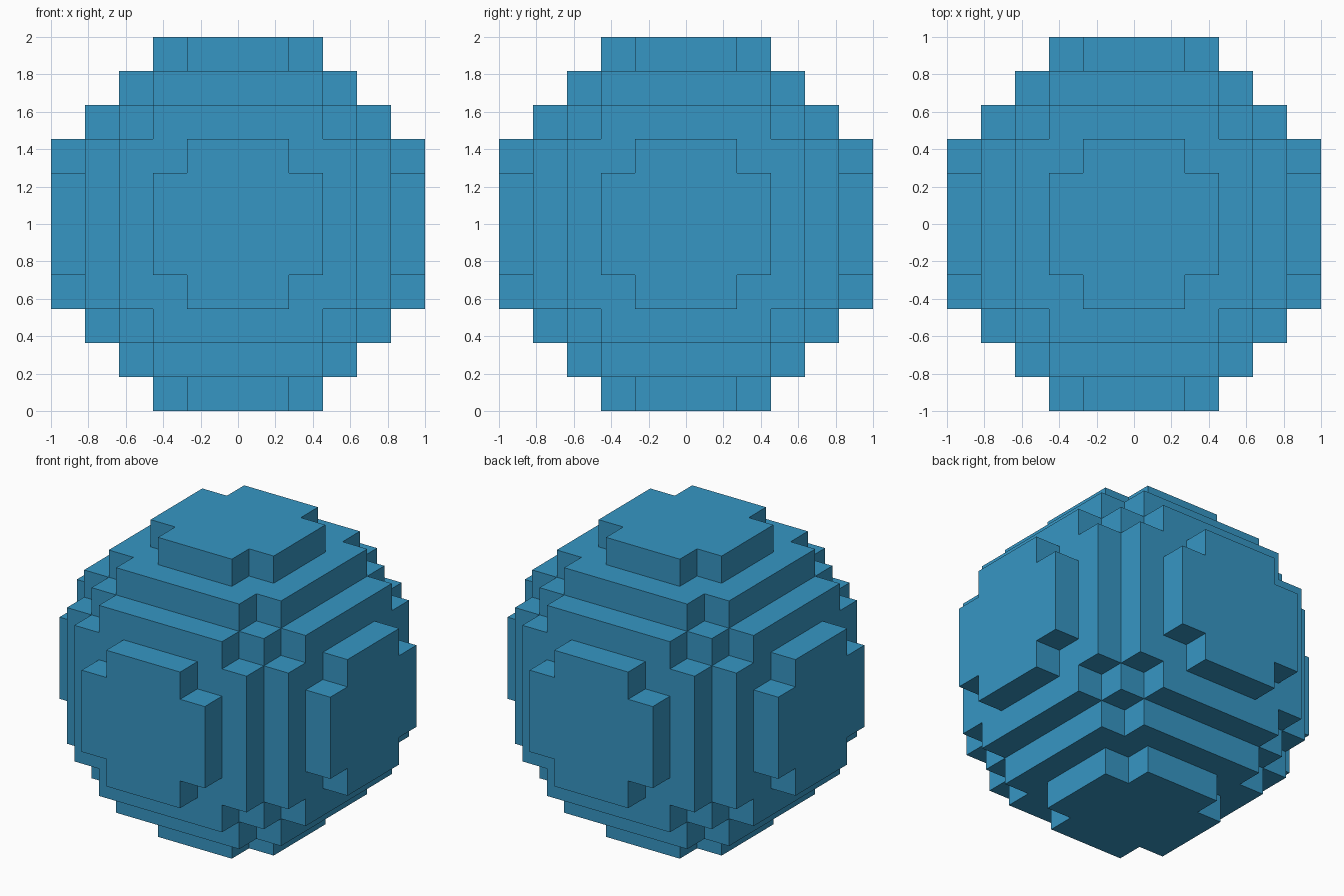
import bpy
import bmesh
from itertools import product
from mathutils import Vector

cube = bpy.data.objects.get("Cube")
if cube:
    bpy.data.objects.remove(cube, do_unlink=True)

CELLS = 11                # blocks across the ball
SIZE = 2 / CELLS          # edge of one block
HALF = CELLS // 2
RADIUS_SQ = (CELLS / 2) ** 2

# Single blue material
blue = bpy.data.materials.new("blue")
blue.use_nodes = True
colour = (0.037, 0.305, 0.55, 1)
blue.diffuse_color = colour
bsdf = blue.node_tree.nodes["Principled BSDF"]
bsdf.inputs["Base Color"].default_value = colour
bsdf.inputs["Roughness"].default_value = 0.8


def filled(cell):
    """A block belongs to the ball if its centre is inside the radius."""
    return cell.length_squared <= RADIUS_SQ


# Stepped ball: add a quad wherever a filled block meets empty space
bm = bmesh.new()
centre = Vector((0, 0, 1))
steps = range(-HALF, HALF + 1)
for cell in (Vector(c) for c in product(steps, repeat=3)):
    if not filled(cell):
        continue
    for axis, sign in product(range(3), (-1, 1)):
        normal = Vector((0, 0, 0))
        normal[axis] = sign
        if filled(cell + normal):
            continue
        u = Vector((0, 0, 0))
        u[(axis + 1) % 3] = 0.5
        v = normal.cross(u)
        middle = cell + normal * 0.5
        corners = (middle - u - v, middle + u - v, middle + u + v, middle - u + v)
        bm.faces.new([bm.verts.new(p * SIZE + centre) for p in corners])

# Weld the quads into one closed surface
bmesh.ops.remove_doubles(bm, verts=bm.verts, dist=SIZE * 0.01)
bmesh.ops.recalc_face_normals(bm, faces=bm.faces)

mesh = bpy.data.meshes.new("stepped_ball")
bm.to_mesh(mesh)
bm.free()
mesh.materials.append(blue)
ball = bpy.data.objects.new("stepped_ball", mesh)
bpy.context.collection.objects.link(ball)
